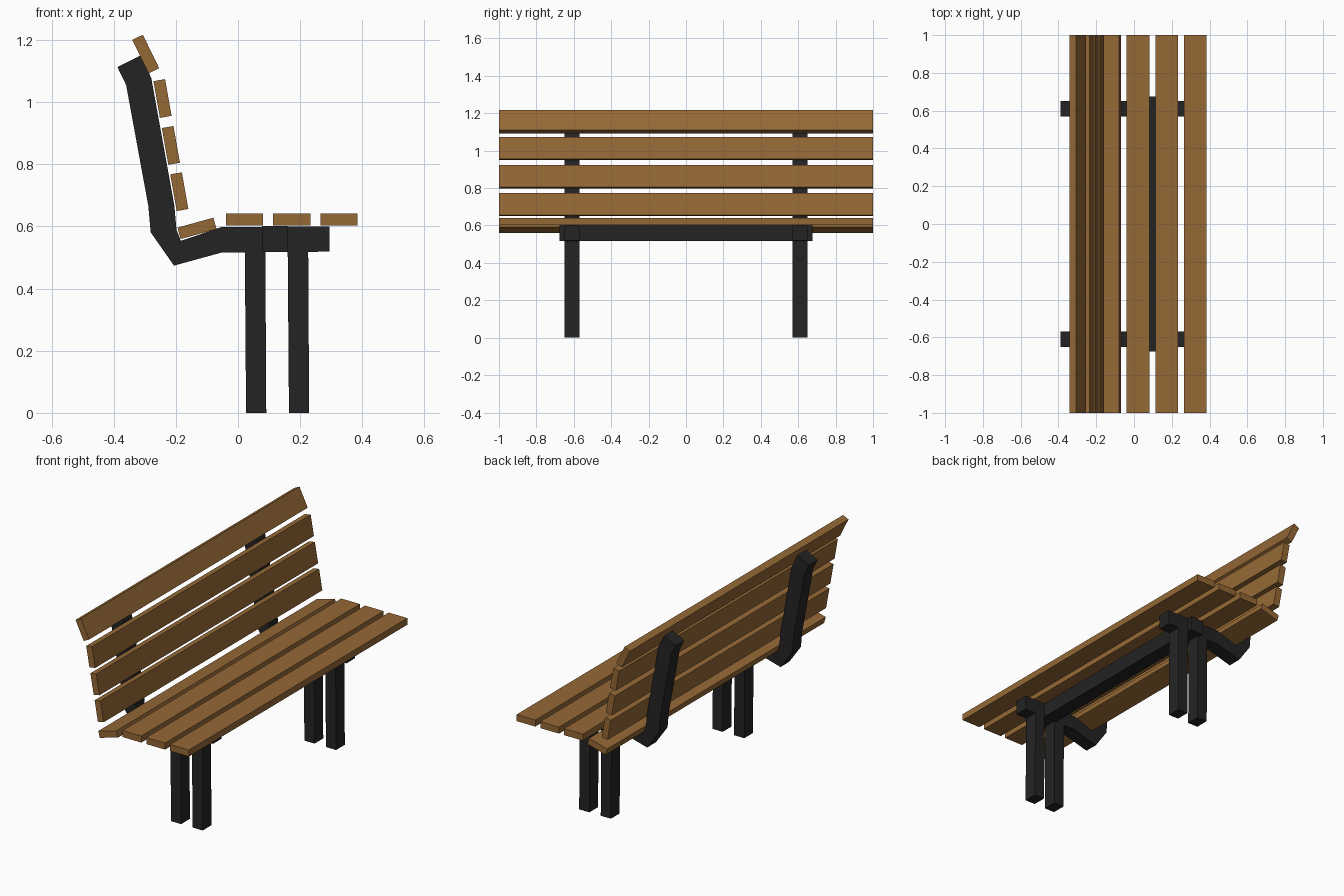
import bpy, math
from mathutils import Vector

if "Cube" in bpy.data.objects:
    bpy.data.objects.remove(bpy.data.objects["Cube"])


def material(name, rgb):
    m = bpy.data.materials.new(name)
    m.diffuse_color = (*rgb, 1)
    m.use_nodes = True
    m.node_tree.nodes["Principled BSDF"].inputs["Base Color"].default_value = m.diffuse_color
    return m


wood = material("brown wood", (0.30, 0.14, 0.036))
metal = material("black metal", (0.017, 0.017, 0.017))


def extrude_profile(name, pts, y0, y1, mat):
    """Solid made from an (x, z) outline swept along y."""
    n = len(pts)
    verts = [(x, y, z) for y in (y0, y1) for x, z in pts]
    faces = [tuple(range(n)), tuple(reversed(range(n, 2 * n)))]
    faces += [(i, i + n, (i + 1) % n + n, (i + 1) % n) for i in range(n)]
    # outlines run counter-clockwise seen from the front, so faces point outward
    area = sum(pts[i][0] * pts[(i + 1) % n][1] - pts[(i + 1) % n][0] * pts[i][1] for i in range(n))
    if area < 0:
        faces = [tuple(reversed(f)) for f in faces]
    me = bpy.data.meshes.new(name)
    me.from_pydata(verts, [], faces)
    me.materials.append(mat)
    ob = bpy.data.objects.new(name, me)
    bpy.context.collection.objects.link(ob)
    return ob


def slat(name, x, z, angle):
    """Full-length plank centred at (x, z), tilted in the side plane."""
    a = math.radians(angle)
    u = Vector((math.cos(a), math.sin(a))) * 0.06
    v = Vector((-math.sin(a), math.cos(a))) * 0.019
    c = Vector((x, z))
    extrude_profile(name, [c - u - v, c + u - v, c + u + v, c - u + v], -1, 1, wood)


# seat slats, the rear one tilted up toward the front
for i in range(3):
    slat(f"seat_slat_{i + 1}", 0.021 + 0.152 * i, 0.622, 0)
slat("seat_slat_rear", -0.132, 0.594, 15.5)

# backrest slats
for i, (x, z) in enumerate([(-0.189, 0.712), (-0.216, 0.861), (-0.243, 1.012)]):
    slat(f"back_slat_{i + 1}", x, z, 100)
slat("back_slat_top", -0.297, 1.155, 116)

# bent side frames and their paired legs
frame = [(-0.388, 1.113), (-0.360, 1.055), (-0.289, 0.668), (-0.281, 0.581),
         (-0.206, 0.474), (-0.053, 0.516), (0.295, 0.519), (0.295, 0.600),
         (-0.053, 0.598), (-0.184, 0.554), (-0.198, 0.590), (-0.205, 0.668),
         (-0.279, 1.077), (-0.311, 1.152)]
for side, y in (("left", -0.61), ("right", 0.61)):
    extrude_profile(f"frame_{side}", frame, y - 0.04, y + 0.04, metal)
    for leg, x in (("rear", 0.022), ("front", 0.160)):
        pts = [(x + 0.004, 0), (x + 0.069, 0), (x + 0.066, 0.52), (x, 0.52)]
        extrude_profile(f"{leg}_leg_{side}", pts, y - 0.04, y + 0.04, metal)

# cross bar under the seat joining both frames
extrude_profile("cross_bar", [(0.077, 0.518), (0.160, 0.518), (0.160, 0.602), (0.077, 0.602)],
                -0.675, 0.675, metal)
